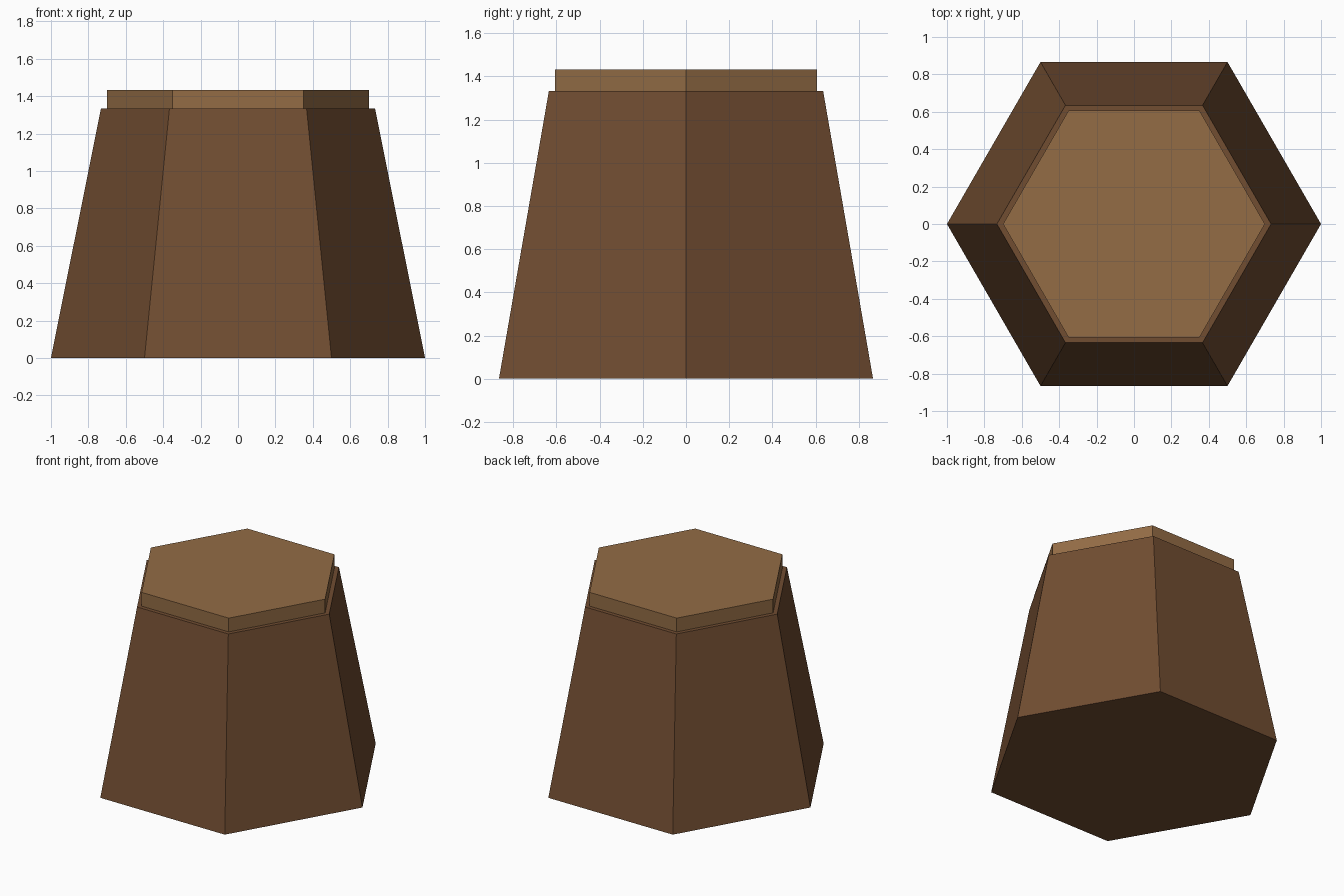
import bpy
import math

cube = bpy.data.objects.get("Cube")
if cube:
    bpy.data.objects.remove(cube, do_unlink=True)


def make_material(name, rgb):
    mat = bpy.data.materials.new(name)
    mat.use_nodes = True
    color = (*rgb, 1.0)
    mat.diffuse_color = color
    bsdf = next(n for n in mat.node_tree.nodes if n.type == "BSDF_PRINCIPLED")
    bsdf.inputs["Base Color"].default_value = color
    return mat


def hex_block(name, r_bottom, r_top, z_bottom, z_top, mat):
    """Flat-faced six-sided block with corners on the x axis."""
    bpy.ops.mesh.primitive_cone_add(
        vertices=6, radius1=r_bottom, radius2=r_top, depth=z_top - z_bottom,
        location=(0, 0, (z_bottom + z_top) / 2), rotation=(0, 0, math.radians(30)))
    obj = bpy.context.object
    bpy.ops.object.transform_apply(location=False, rotation=True, scale=False)
    obj.name = name
    obj.data.name = name
    obj.data.materials.append(mat)
    return obj


bark = make_material("dark_bark", (0.165, 0.074, 0.031))
cut_wood = make_material("light_cut_wood", (0.292, 0.150, 0.060))

# Tapered stump body
hex_block("stump_body", 1.0, 0.733, 0.0, 1.333, bark)

# Straight-sided slab of lighter wood on top
hex_block("stump_top", 0.70, 0.70, 1.333, 1.433, cut_wood)
